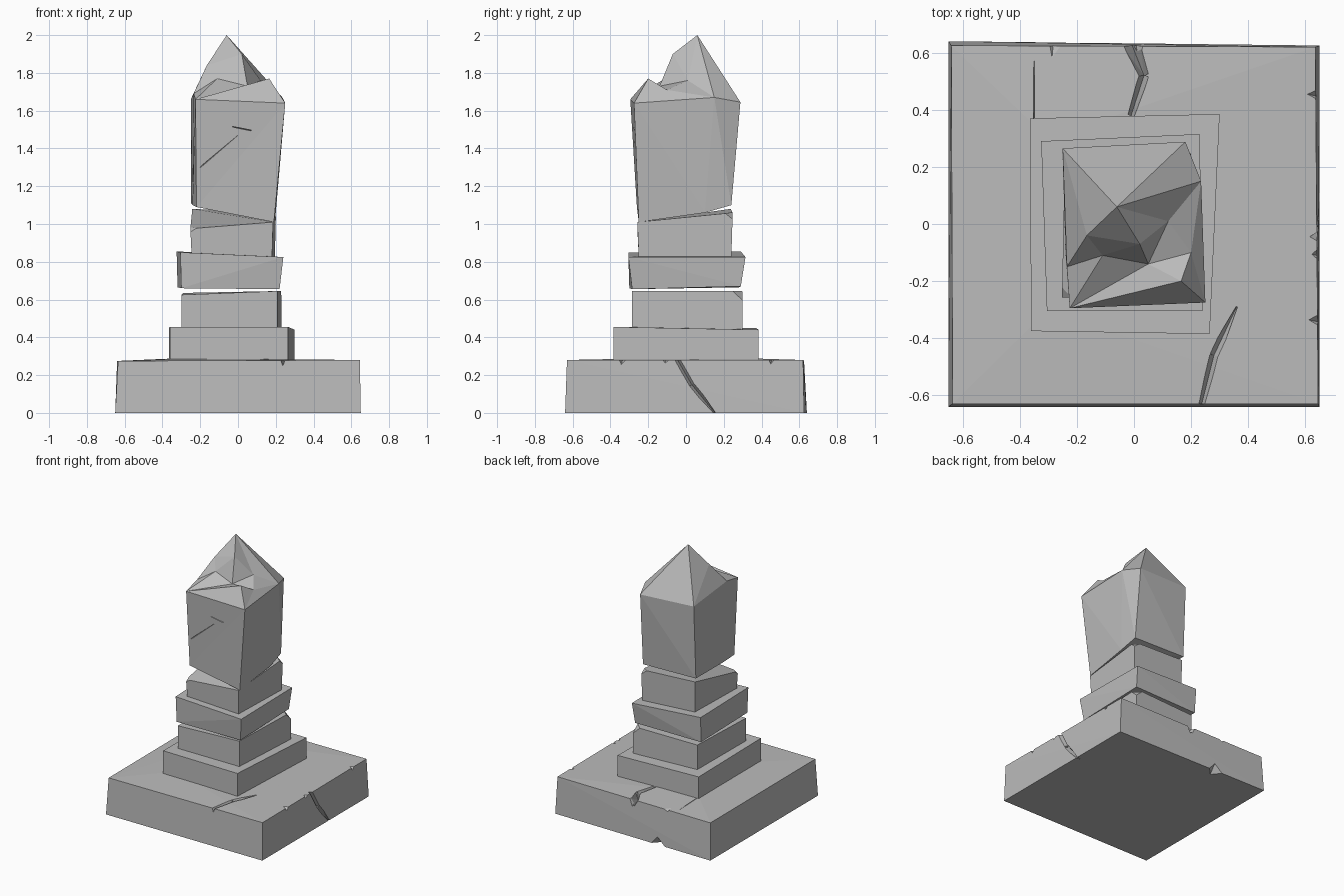
import bpy
import bmesh
from mathutils import Vector

cube = bpy.data.objects.get("Cube")
if cube:
    bpy.data.objects.remove(cube, do_unlink=True)

stone = bpy.data.materials.new("grey stone")
stone.use_nodes = True
stone.diffuse_color = (0.5, 0.5, 0.5, 1)
stone.node_tree.nodes["Principled BSDF"].inputs["Base Color"].default_value = (0.5, 0.5, 0.5, 1)


def finish(name, bm):
    bmesh.ops.recalc_face_normals(bm, faces=bm.faces)
    mesh = bpy.data.meshes.new(name)
    bm.to_mesh(mesh)
    bm.free()
    mesh.materials.append(stone)
    ob = bpy.data.objects.new(name, mesh)
    bpy.context.collection.objects.link(ob)
    return ob


def hull(name, points):
    """Flat-sided convex block around the given points."""
    bm = bmesh.new()
    for p in points:
        bm.verts.new(p)
    bmesh.ops.convex_hull(bm, input=bm.verts)
    bmesh.ops.dissolve_limit(bm, angle_limit=0.01, verts=bm.verts, edges=bm.edges)
    return finish(name, bm)


def slab(name, corners, bottom, tops, grow=0):
    """Four-cornered block: corners run front left, front right, back right, back left."""
    pts = [(x, y, bottom) for x, y in corners]
    pts += [(x * (1 + grow), y * (1 + grow), z) for (x, y), z in zip(corners, tops)]
    return hull(name, pts)


def cut(ob, points):
    """Carve a convex chip out of a block."""
    cutter = hull("chip_cutter", points)
    cutter.hide_render = True
    mod = ob.modifiers.new("chip", 'BOOLEAN')
    mod.operation = 'DIFFERENCE'
    mod.solver = 'EXACT'
    mod.object = cutter
    bpy.context.view_layer.objects.active = ob
    bpy.ops.object.modifier_apply(modifier=mod.name)
    bpy.data.objects.remove(cutter, do_unlink=True)


def crack(ob, path, normal, widths, depth):
    """V-shaped groove along a path lying on a surface."""
    n = Vector(normal)
    path = [Vector(p) for p in path]
    for i in range(len(path) - 1):
        side = (path[i + 1] - path[i]).cross(n).normalized()
        pts = []
        for p, w in zip(path[i:i + 2], widths[i:i + 2]):
            pts += [p + side * w + n * 0.02, p - side * w + n * 0.02, p - n * depth]
        cut(ob, pts)


# Plinth
plinth = hull("plinth", [
    (-0.65, -0.64, 0), (0.65, -0.64, 0), (0.65, 0.625, 0), (-0.65, 0.64, 0),
    (-0.635, -0.63, 0.275), (0.645, -0.63, 0.28), (0.635, 0.62, 0.28), (-0.64, 0.625, 0.275),
    (-0.3, 0.3, 0.29), (-0.3, -0.3, 0.287)])

# Plinth cracks
up, right = (0, 0, 1), (1, 0, 0)
crack(plinth, [(0.23, -0.66, 0.28), (0.28, -0.46, 0.28), (0.36, -0.29, 0.28)], up,
      (0.016, 0.022, 0.004), 0.03)
crack(plinth, [(-0.02, 0.66, 0.28), (0.035, 0.52, 0.28), (-0.01, 0.38, 0.28)], up,
      (0.04, 0.022, 0.014), 0.05)
crack(plinth, [(-0.35, 0.36, 0.285), (-0.35, 0.57, 0.28)], up, (0.005, 0.003), 0.01)
crack(plinth, [(0.645, -0.05, 0.29), (0.647, 0.03, 0.15), (0.65, 0.16, -0.01)], right,
      (0.025, 0.022, 0.005), 0.03)

# Chips along the right top edge: centre, half length, depth inward
for y, half, deep in ((0.46, 0.06, 0.06), (-0.1, 0.08, 0.04), (-0.33, 0.06, 0.055)):
    cut(plinth, [(0.68, y - half, 0.31), (0.68, y + half, 0.31), (0.64 - deep, y, 0.3),
                 (0.68, y - 0.02, 0.23)])
# Chips on the back edges
cut(plinth, [(-0.33, 0.66, 0.31), (-0.16, 0.66, 0.31), (-0.29, 0.55, 0.29), (-0.28, 0.66, 0.25)])
cut(plinth, [(-0.08, 0.67, 0.31), (0.06, 0.67, 0.31), (0.02, 0.55, 0.3), (0, 0.67, 0.18)])
cut(plinth, [(-0.33, 0.67, -0.03), (-0.1, 0.67, -0.03), (-0.22, 0.56, -0.01), (-0.2, 0.67, 0.09)])

# Stacked tiers
slab("lower_step", [(-0.36, -0.375), (0.265, -0.385), (0.30, 0.385), (-0.365, 0.37)],
     0.26, (0.455, 0.455, 0.44, 0.45))
upper_step = slab("upper_step", [(-0.3, -0.285), (0.21, -0.285), (0.23, 0.3), (-0.29, 0.28)],
                  0.44, (0.625, 0.645, 0.645, 0.635))
cut(upper_step, [(0.25, 0.32, 0.67), (0.12, 0.32, 0.67), (0.25, 0.2, 0.67), (0.25, 0.32, 0.56)])
collar = hull("collar", [
    (-0.3, -0.3, 0.66), (0.22, -0.285, 0.655), (0.22, 0.29, 0.67), (-0.32, 0.28, 0.665),
    (-0.305, -0.305, 0.85), (0.24, -0.305, 0.825), (0.23, 0.315, 0.825), (-0.325, 0.29, 0.855)])
cut(collar, [(0.26, -0.08, 0.63), (0.26, 0.03, 0.63), (0.17, -0.03, 0.63), (0.26, -0.02, 0.69)])
neck = slab("neck", [(-0.245, -0.25), (0.18, -0.25), (0.195, 0.24), (-0.235, 0.23)],
            0.82, (0.975, 1.01, 1.06, 1.08), 0.03)
cut(neck, [(0.23, 0.28, 1.12), (0.05, 0.28, 1.12), (0.23, 0.1, 1.12), (0.22, 0.27, 0.99)])
cut(neck, [(-0.28, -0.28, 1.05), (-0.08, -0.28, 1.05), (-0.28, -0.1, 1.05), (-0.25, -0.27, 0.95)])

# Obelisk: wall rings, then a broken pointed cap
base_ring = [(-0.22, -0.26, 1.09), (0.19, -0.25, 1.01), (0.2, 0.1, 1.06),
             (0.19, 0.24, 1.1), (-0.25, 0.24, 1.11), (-0.24, -0.1, 1.1)]
names = ("FL", "FR", "R", "BR", "BL", "L")
cap = {
    "FL": (-0.225, -0.295, 1.66), "FR": (0.25, -0.275, 1.64), "R": (0.235, 0.15, 1.67),
    "BR": (0.18, 0.288, 1.645), "BL": (-0.25, 0.265, 1.66), "L": (-0.235, -0.15, 1.69),
    "A": (-0.06, 0.06, 2.0), "P": (-0.165, -0.04, 1.84), "M": (0.02, -0.07, 1.9),
    "V": (0.12, 0.01, 1.76), "N": (0.05, -0.14, 1.73), "W": (0.2, -0.1, 1.71),
    "Q": (0.165, -0.2, 1.77), "K": (-0.11, -0.11, 1.77)}
faces = ("A BL BR,A BR R,A P BL,P L BL,A M P,A V M,A R V,M V N,V W N,V R W,N W Q,"
         "Q W FR,W R FR,FL FR Q,FL Q N,FL N K,FL K L,L K P,K M P,K N M")
bm = bmesh.new()
v = {k: bm.verts.new(p) for k, p in cap.items()}
low = [bm.verts.new(p) for p in base_ring]
for f in faces.split(","):
    bm.faces.new([v[k] for k in f.split()])
for i, k in enumerate(names):
    j = (i + 1) % len(names)
    bm.faces.new((low[i], low[j], v[names[j]], v[k]))
bm.faces.new(low[::-1])
bmesh.ops.triangulate(bm, faces=[f for f in bm.faces if len(f.verts) > 3])
obelisk = finish("obelisk", bm)

# Weathered scratches on the obelisk front
front = (0, -1, 0)
crack(obelisk, [(-0.03, -0.283, 1.515), (0.07, -0.28, 1.495)], front, (0.003, 0.006), 0.02)
crack(obelisk, [(-0.2, -0.274, 1.3), (0, -0.28, 1.47)], front, (0.008, 0.02), 0.006)
